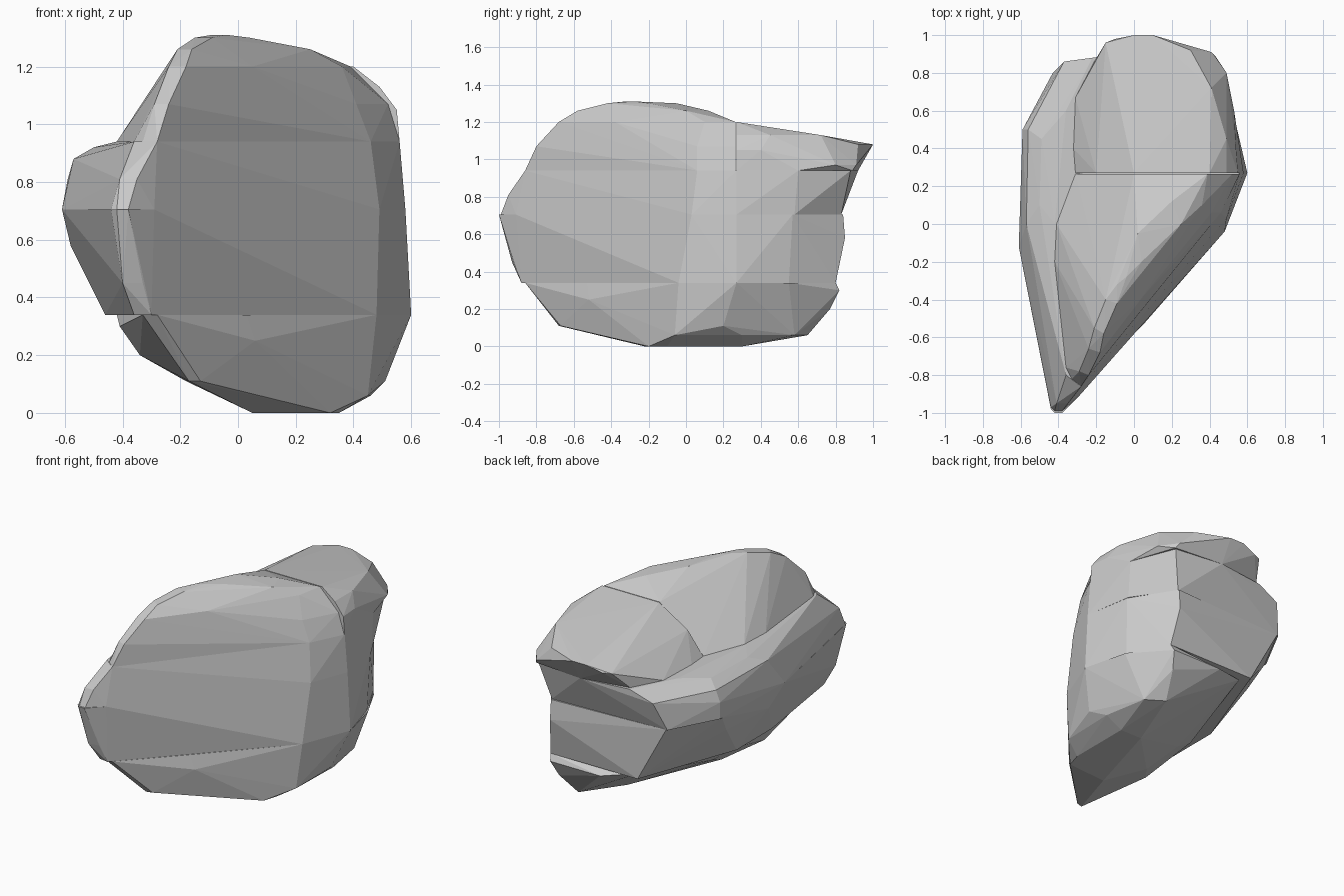
import bpy, bmesh


def slab(name, rings):
    """Convex faceted stone chunk wrapped around (height, outline points) rings."""
    bm = bmesh.new()
    for z, outline in rings:
        for x, y in outline:
            bm.verts.new((x, y, z))
    bmesh.ops.convex_hull(bm, input=bm.verts[:])
    loose = [v for v in bm.verts if not v.link_faces]
    bmesh.ops.delete(bm, geom=loose, context='VERTS')
    bmesh.ops.recalc_face_normals(bm, faces=bm.faces[:])
    me = bpy.data.meshes.new(name)
    bm.to_mesh(me)
    bm.free()
    ob = bpy.data.objects.new(name, me)
    bpy.context.collection.objects.link(ob)
    return ob


# base chunk with small flat underside
slab("rock_base", [
    (0.0, [(0.05, -0.22), (0.32, -0.2), (0.35, -0.1), (0.35, 0.3), (0.2, 0.3)]),
    (0.06, [(0.45, -0.06), (0.46, 0.3), (0.41, 0.58), (0.3, 0.65), (-0.06, -0.15)]),
    (0.11, [(-0.17, -0.68), (-0.13, -0.67), (0.51, 0.2), (-0.18, -0.1)]),
    (0.2, [(-0.34, -0.3), (-0.25, 0.1), (0.05, 0.68), (0.35, 0.77)]),
    (0.25, [(0.06, -0.52)]),
    (0.30, [(-0.41, -0.25), (-0.39, 0.05), (0.03, 0.82), (0.38, 0.82)]),
    (0.34, [(-0.33, -0.86), (-0.28, -0.86), (0.03, -0.53), (0.48, -0.04),
            (0.6, 0.27), (0.53, 0.55), (0.39, 0.8), (-0.18, 0.74), (-0.42, 0.0)]),
])

# lower middle layer, flaring up to the front tip
slab("rock_lower_layer", [
    (0.34, [(-0.36, -0.87), (-0.30, -0.88), (0.02, -0.53), (0.48, -0.04),
            (0.6, 0.27), (0.52, 0.55), (0.39, 0.8), (-0.22, 0.8), (-0.46, 0.15), (-0.46, -0.2)]),
    (0.45, [(-0.40, -0.93), (-0.33, -0.92), (0.59, 0.27)]),
    (0.58, [(-0.58, 0.0), (-0.55, 0.38), (0.36, 0.85)]),
    (0.705, [(-0.44, -0.98), (-0.42, -1.0), (-0.38, -1.0), (-0.29, -0.91), (0.02, -0.52),
             (0.49, 0.03), (0.58, 0.27), (0.53, 0.57), (0.36, 0.84), (-0.42, 0.80),
             (-0.59, 0.48), (-0.61, -0.12)]),
])

# upper middle layer, shoulder on the left
slab("rock_upper_layer", [
    (0.705, [(-0.44, -0.97), (-0.42, -0.99), (-0.38, -0.99), (-0.29, -0.91), (0.02, -0.52),
             (0.49, 0.03), (0.58, 0.27), (0.53, 0.58), (0.36, 0.83), (-0.43, 0.80),
             (-0.59, 0.5), (-0.61, -0.12)]),
    (0.81, [(-0.41, -0.95), (-0.35, -0.95), (-0.59, 0.5)]),
    (0.88, [(-0.57, 0.0), (-0.56, 0.5), (-0.37, 0.86), (-0.36, -0.88)]),
    (0.92, [(-0.5, 0.1), (-0.49, 0.45)]),
    (0.94, [(-0.36, -0.80), (-0.28, -0.86), (0.02, -0.46), (0.46, 0.06), (0.56, 0.27),
            (0.53, 0.6), (0.42, 0.88), (0.1, 0.92), (-0.22, 0.88), (-0.36, 0.6), (-0.42, 0.0)]),
])

# front crown
slab("rock_crown_front", [
    (0.94, [(-0.36, -0.76), (-0.33, -0.82), (-0.28, -0.86), (0.02, -0.46), (0.46, 0.06),
            (0.56, 0.265), (-0.31, 0.265), (-0.41, 0.0), (-0.42, -0.2)]),
    (1.07, [(-0.29, -0.78), (-0.24, -0.8), (0.52, 0.265), (0.41, 0.06)]),
    (1.2, [(-0.24, -0.66), (-0.18, -0.68), (0.05, -0.38), (0.36, 0.1), (0.39, 0.265), (0.0, 0.265)]),
    (1.26, [(-0.21, -0.55), (-0.16, -0.58), (0.25, 0.0), (0.2, 0.12)]),
    (1.3, [(-0.15, -0.40), (-0.09, -0.42), (0.04, -0.2), (0.02, -0.05)]),
    (1.31, [(-0.09, -0.32), (-0.04, -0.28)]),
])

# rear crown, tilted up to the right and overhanging at the back
slab("rock_crown_rear", [
    (0.94, [(-0.31, 0.27), (-0.32, 0.4), (-0.31, 0.67), (-0.21, 0.86), (0.1, 0.92),
            (0.43, 0.89), (0.53, 0.6), (0.56, 0.27)]),
    (0.97, [(0.41, 0.91), (0.49, 0.8)]),
    (1.05, [(-0.15, 0.96), (-0.1, 0.98), (0.54, 0.4), (0.55, 0.27)]),
    (1.08, [(0.0, 1.0), (0.1, 1.0), (0.3, 0.92), (-0.2, 0.27)]),
    (1.13, [(0.41, 0.72), (0.49, 0.45), (0.49, 0.27)]),
    (1.2, [(0.4, 0.27), (0.0, 0.27)]),
])
